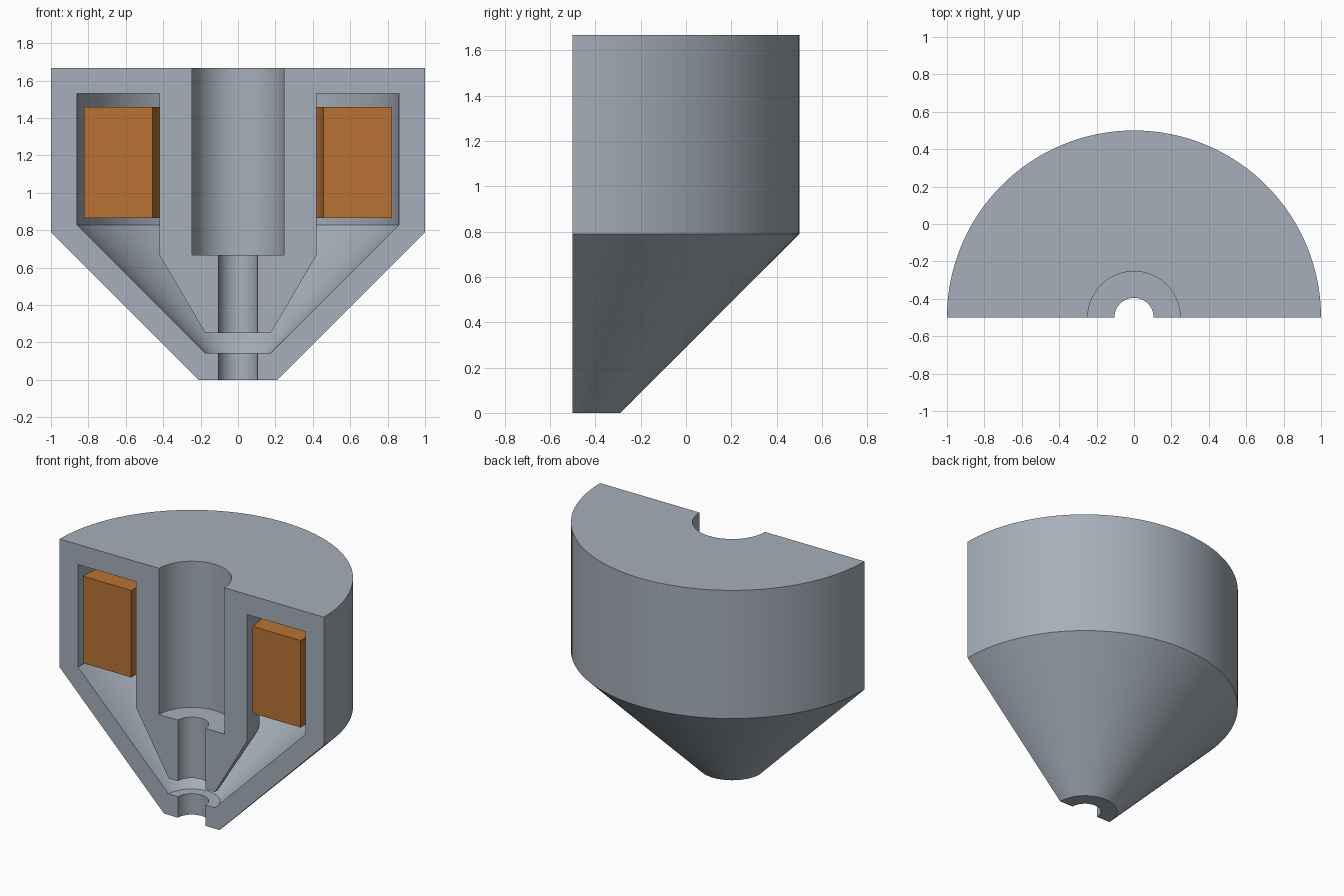
import bpy, bmesh
from math import pi, sin, cos

if "Cube" in bpy.data.objects:
    bpy.data.objects.remove(bpy.data.objects["Cube"])

AXIS_Y = -0.5
STEPS = 64


def half_revolve(name, profile, color):
    """Revolve a closed (r, z) profile by 180 degrees and cap both cut ends."""
    bm = bmesh.new()
    rings = []
    for i in range(STEPS + 1):
        a = pi * i / STEPS
        rings.append([bm.verts.new((r * cos(a), AXIS_Y + r * sin(a), z)) for r, z in profile])
    n = len(profile)
    for a, b in zip(rings, rings[1:]):
        for j in range(n):
            k = (j + 1) % n
            bm.faces.new((a[j], a[k], b[k], b[j]))
    # Concave caps need valid normals before triangulating
    caps = [bm.faces.new(rings[0]), bm.faces.new(rings[-1])]
    bm.normal_update()
    bmesh.ops.triangulate(bm, faces=caps, ngon_method='EAR_CLIP')
    bmesh.ops.recalc_face_normals(bm, faces=bm.faces)
    mesh = bpy.data.meshes.new(name)
    bm.to_mesh(mesh)
    bm.free()
    obj = bpy.data.objects.new(name, mesh)
    bpy.context.collection.objects.link(obj)
    bpy.ops.object.select_all(action='DESELECT')
    obj.select_set(True)
    bpy.context.view_layer.objects.active = obj
    bpy.ops.object.shade_smooth_by_angle(angle=0.4)
    mat = bpy.data.materials.new(name + "_metal")
    mat.diffuse_color = color
    mat.use_nodes = True
    mat.node_tree.nodes["Principled BSDF"].inputs["Base Color"].default_value = mat.diffuse_color
    mesh.materials.append(mat)


# Sectioned housing: outer cone and drum, stepped bore, annular cavity open at the tip gap
half_revolve("lens_housing", [
    (0.105, 0), (0.21, 0), (1, 0.79), (1, 1.667),
    (0.247, 1.667), (0.247, 0.667), (0.105, 0.667), (0.105, 0.25),
    (0.175, 0.25), (0.42, 0.667), (0.42, 1.53), (0.86, 1.53),
    (0.86, 0.828), (0.175, 0.143), (0.105, 0.143)], (0.38, 0.43, 0.49, 1))

# Copper winding floating in the cavity
half_revolve("coil", [(0.458, 0.865), (0.824, 0.865), (0.824, 1.46), (0.458, 1.46)],
             (0.48, 0.17, 0.033, 1))
